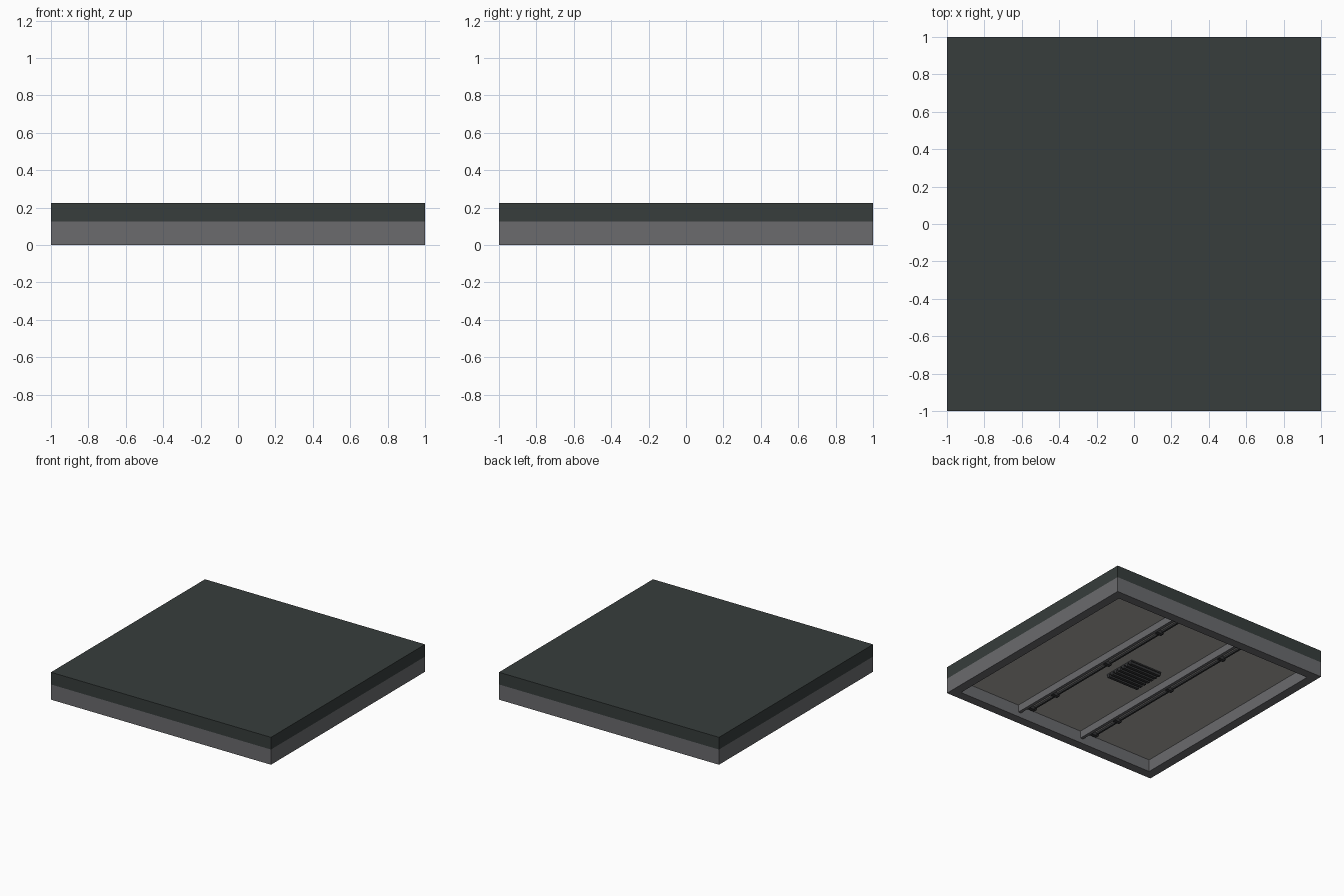
import bpy

if "Cube" in bpy.data.objects:
    bpy.data.objects.remove(bpy.data.objects["Cube"])


def material(name, rgb):
    m = bpy.data.materials.new(name)
    m.diffuse_color = (*rgb, 1.0)
    m.use_nodes = True
    m.node_tree.nodes["Principled BSDF"].inputs["Base Color"].default_value = m.diffuse_color
    return m


SLATE = material("dark_slate", (0.038, 0.047, 0.045))
STEEL = material("grey_steel", (0.145, 0.146, 0.155))
PANEL = material("pale_grey", (0.43, 0.42, 0.40))
VENT = material("dark_metal", (0.035, 0.036, 0.038))


def box(name, x, y, z, mat):
    """Axis-aligned box from (min, max) ranges."""
    bpy.ops.mesh.primitive_cube_add(
        size=1, location=[(a + b) / 2 for a, b in (x, y, z)])
    ob = bpy.context.object
    ob.name = name
    ob.scale = [b - a for a, b in (x, y, z)]
    bpy.ops.object.transform_apply(location=False, rotation=False, scale=True)
    ob.data.materials.append(mat)
    return ob


W = 0.925      # inner half width of the frame
TOP = 0.125    # top of the frame
CEIL = 0.10    # underside of the soffit panel

# Slab on top
box("roof_slab", (-1, 1), (-1, 1), (TOP, 0.225), SLATE)

# Perimeter frame: full-length front and back rails, side rails between them
box("front_rail", (-1, 1), (-1, -W), (0, TOP), STEEL)
box("back_rail", (-1, 1), (W, 1), (0, TOP), STEEL)
box("left_rail", (-1, -W), (-W, W), (0, TOP), STEEL)
box("right_rail", (W, 1), (-W, W), (0, TOP), STEEL)

# Soffit panel inside the frame
box("soffit_panel", (-W, W), (-W, W), (CEIL, TOP), PANEL)

# Two joists on the underside, each with a side conduit held by clamps
for side, cx in (("right", 0.305), ("left", -0.305)):
    box(side + "_joist", (cx + 0.03, cx + 0.055), (-W, W), (0.04, CEIL), STEEL)
    box(side + "_conduit", (cx - 0.065, cx - 0.05), (-0.88, W), (0.085, CEIL), VENT)
    for i, y in enumerate((-0.88, -0.61, 0.0, 0.61)):
        box(f"{side}_clamp_{i + 1}", (cx - 0.07, cx + 0.05),
            (y - 0.015, y + 0.015), (0.075, CEIL), VENT)

# Central vent: backing plate and slats
box("vent_plate", (-0.145, 0.145), (-0.145, 0.145), (0.09, CEIL), VENT)
for i in range(7):
    y = -0.126 + i * 0.042
    box(f"vent_slat_{i + 1}", (-0.145, 0.145), (y - 0.012, y + 0.012), (0.07, 0.09), VENT)
